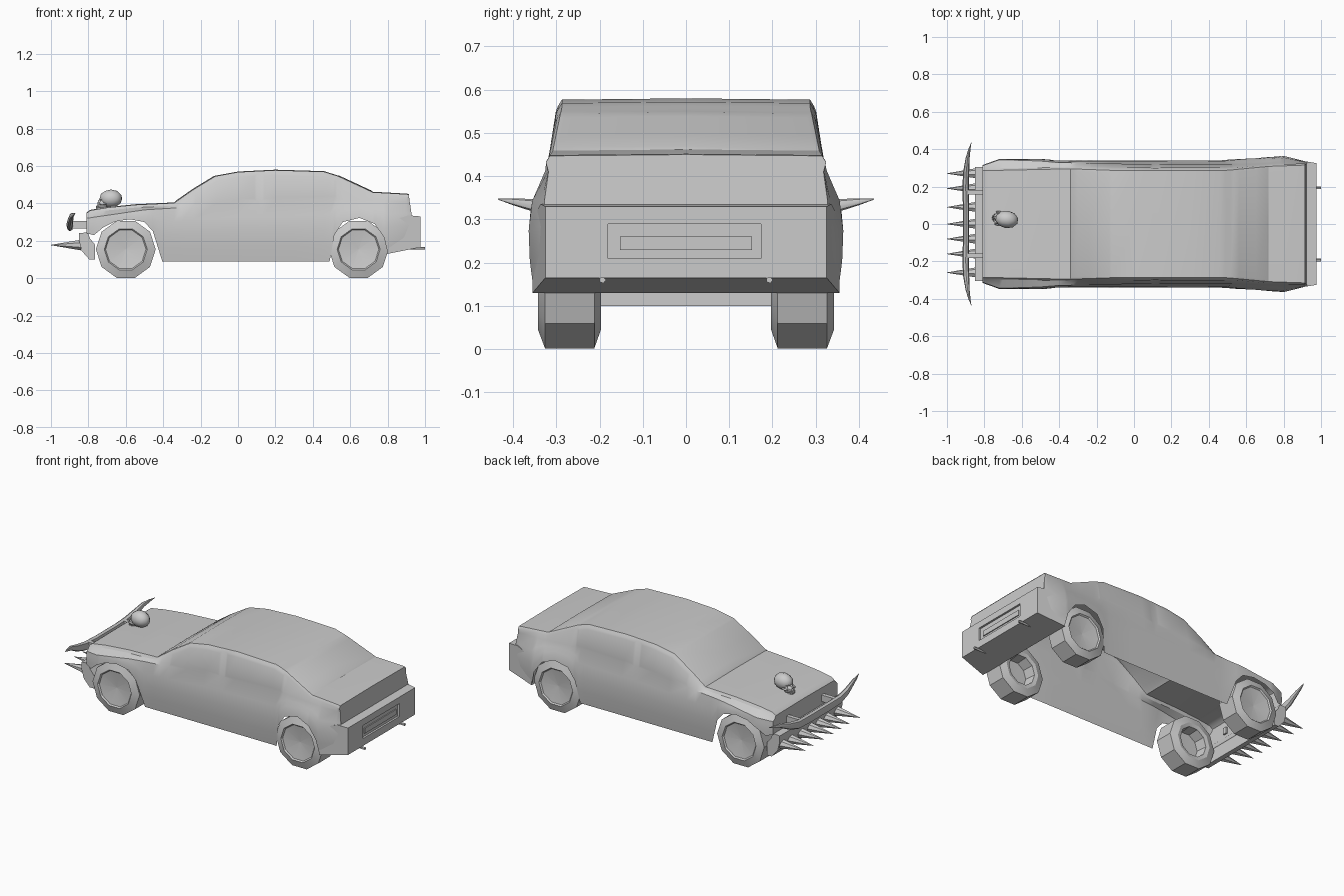
import bpy, bmesh, math
from mathutils import Vector, Matrix

if "Cube" in bpy.data.objects:
    bpy.data.objects.remove(bpy.data.objects["Cube"], do_unlink=True)

grey = bpy.data.materials.new("plain grey")
grey.use_nodes = True
grey.diffuse_color = (0.6, 0.6, 0.6, 1)
grey.node_tree.nodes["Principled BSDF"].inputs["Base Color"].default_value = (0.6, 0.6, 0.6, 1)


def finish(name, bm, smooth=30):
    bmesh.ops.recalc_face_normals(bm, faces=bm.faces[:])
    me = bpy.data.meshes.new(name)
    bm.to_mesh(me)
    bm.free()
    ob = bpy.data.objects.new(name, me)
    bpy.context.collection.objects.link(ob)
    me.materials.append(grey)
    if smooth:
        bpy.ops.object.select_all(action='DESELECT')
        ob.select_set(True)
        bpy.context.view_layer.objects.active = ob
        bpy.ops.object.shade_smooth_by_angle(angle=math.radians(smooth))
    return ob


def lerp(knots, x):
    if x <= knots[0][0]:
        return knots[0][1]
    for (a, u), (b, v) in zip(knots, knots[1:]):
        if x <= b:
            return u + (v - u) * (x - a) / (b - a)
    return knots[-1][1]


def box(name, loc, size):
    bm = bmesh.new()
    bmesh.ops.create_cube(bm, size=1, matrix=Matrix.LocRotScale(Vector(loc), None, Vector(size)))
    return finish(name, bm, 0)


def prism(name, profile, width):
    """Side profile in x and z, spread to the half width given by width(x)."""
    bm = bmesh.new()
    sides = [[bm.verts.new((x, s * width(x), z)) for x, z in profile] for s in (-1, 1)]
    for side in sides:
        bm.faces.new(side)
    n = len(profile)
    for i in range(n):
        j = (i + 1) % n
        bm.faces.new((sides[0][i], sides[0][j], sides[1][j], sides[1][i]))
    return finish(name, bm, 0)


def cut(ob, cutter):
    mod = ob.modifiers.new("cut", 'BOOLEAN')
    mod.operation = 'DIFFERENCE'
    mod.solver = 'EXACT'
    mod.object = cutter
    cutter.hide_render = True
    cutter.hide_set(True)
    cutter.display_type = 'WIRE'


def sweep(name, path, sides=8):
    """Tube through points (x, y, z, radius across, radius up), ringed in xz."""
    bm = bmesh.new()
    rings = []
    for x, y, z, ra, rb in path:
        rings.append([bm.verts.new((x + ra * math.cos(k * math.tau / sides), y,
                                    z + rb * math.sin(k * math.tau / sides))) for k in range(sides)])
    for a, b in zip(rings, rings[1:]):
        for k in range(sides):
            bm.faces.new((a[k], a[k - 1], b[k - 1], b[k]))
    bm.faces.new(rings[0])
    bm.faces.new(rings[-1])
    return finish(name, bm, 40)


# Body shell: cross-sections lofted along x, open underneath
TOP = [(-.81, .35), (-.79, .365), (-.7, .38), (-.55, .395), (-.34, .405), (-.24, .475), (-.12, .548),
       (0, .57), (.2, .58), (.46, .572), (.53, .55), (.72, .462), (.9, .452), (.915, .45)]
ROOF_HALF = [(-.81, .285), (-.34, .295), (-.12, .287), (.5, .287), (.72, .308), (.92, .315)]
BELT = [(-.81, .32), (-.5, .365), (-.34, .375), (0, .41), (.5, .425), (.72, .415), (.92, .41)]
BOTTOM = [(-.81, .24), (-.77, .23), (-.72, .272), (-.66, .302), (-.58, .315), (-.5, .3), (-.455, .25),
          (-.405, .09), (.49, .09), (.515, .23), (.56, .3), (.65, .322), (.73, .29), (.78, .22),
          (.8, .135), (.93, .16)]
SIDE = [(.09, .322), (.2, .337), (.28, .34), (.34, .335), (.42, .318)]
BULGE = [(-.81, -.025), (-.72, .008), (-.5, .01), (-.4, 0), (.45, 0), (.6, .012), (.8, .024), (.93, -.008)]
STATIONS = sorted({x for x, _ in TOP + BOTTOM} | {-.3, .1, .13, .3})


def half_section(x):
    top, belt, low = lerp(TOP, x), lerp(BELT, x), lerp(BOTTOM, x)
    w = lerp(ROOF_HALF, x)
    pts = [(0, top), (w, top - .003), (w + .009, top - .018)]
    for k in range(5):
        z = belt + (low - belt) * k / 4
        fade = min(1, max(0, (.44 - z) / .11))
        pts.append((lerp(SIDE, z) + lerp(BULGE, x) * fade, z))
    return pts


bm = bmesh.new()
rings = []
for x in STATIONS:
    half = half_section(x)
    ring = [(-y, z) for y, z in reversed(half[1:])] + half
    last = x == STATIONS[-1]
    rings.append([bm.verts.new((x - max(0, z - .33) * .15 if last else x, y, z)) for y, z in ring])
windows = {}
n = len(rings[0])
mid = n // 2
for i, (a, b) in enumerate(zip(rings, rings[1:])):
    x = (STATIONS[i] + STATIONS[i + 1]) / 2
    for j in range(n - 1):
        f = bm.faces.new((a[j], a[j + 1], b[j + 1], b[j]))
        if j in (mid - 1, mid) and (-.34 < x < -.12 or .53 < x < .72):
            windows.setdefault(("glass", x > 0), []).append(f)
        if j in (mid - 3, mid + 2) and (-.24 < x < .1 or .13 < x < .53):
            windows.setdefault((j, x > .11), []).append(f)
bm.faces.new(rings[0])
bm.faces.new(rings[-1])
bmesh.ops.recalc_face_normals(bm, faces=bm.faces[:])
for faces in windows.values():
    bmesh.ops.inset_region(bm, faces=faces, thickness=.012, depth=-.003, use_even_offset=True)
finish("body_shell", bm, 30)

# Rear bumper with a recessed panel and a plate inside it
bumper = prism("rear_bumper", [(.8, .13), (.975, .165), (.975, .33), (.91, .336), (.8, .3)],
               lambda x: .355 - (x - .8) * .17)
cut(bumper, box("panel_cutter", (.975, -.003, .25), (.024, .354, .08)))
box("number_plate", (.965, 0, .245), (.008, .306, .032))

# Exhaust tips
for s, side in ((1, "left"), (-1, "right")):
    bm = bmesh.new()
    bmesh.ops.create_cone(bm, cap_ends=True, segments=5, radius1=.008, radius2=.008, depth=.09,
                          matrix=Matrix.Translation((.955, s * .193, .16)) @ Matrix.Rotation(math.pi / 2, 4, 'Y'))
    finish(side + "_exhaust", bm, 0)

# Wheels: dished outside, hollow inside; (y, radius)
WHEEL = [(.318, .001), (.334, .108), (.342, .115), (.326, .16), (.212, .16), (.197, .115),
         (.202, .092), (.27, .085), (.272, .001)]
for x, place in ((-.6, "front"), (.645, "rear")):
    for s, side in ((1, "left"), (-1, "right")):
        bm = bmesh.new()
        loops = [[bm.verts.new((x + r * math.sin((k + .5) * math.tau / 10), s * y,
                                .154 - r * math.cos((k + .5) * math.tau / 10))) for k in range(10)]
                 for y, r in WHEEL]
        for a, b in zip(loops, loops[1:]):
            for k in range(10):
                bm.faces.new((a[k - 1], a[k], b[k], b[k - 1]))
        bm.faces.new(loops[0])
        bm.faces.new(loops[-1])
        finish(place + "_" + side + "_wheel", bm, 25)

# Front bumper and its row of spikes
prism("front_bumper", [(-.85, .24), (-.805, .245), (-.79, .21), (-.765, .18), (-.765, .1),
                       (-.795, .1), (-.835, .145), (-.85, .2)], lambda x: .305)
for i, y in enumerate((-.26, -.16, -.08, 0, .09, .19, .27)):
    bm = bmesh.new()
    bmesh.ops.create_cone(bm, cap_ends=True, segments=7, radius1=.029, radius2=.001, depth=.16,
                          matrix=Matrix.Translation((-.92, y, .177)) @ Matrix.Rotation(-math.pi / 2, 4, 'Y'))
    finish("spike_%d" % (i + 1), bm, 30)

# Horn bar curving up to a point at both ends, held by two mounts
arm = [(-.898, .1, .28, .017, .03), (-.9, .2, .285, .018, .028), (-.897, .28, .305, .016, .023),
       (-.89, .35, .332, .011, .015), (-.88, .4, .341, .006, .008), (-.87, .435, .347, .001, .001)]
sweep("horn_bar", [(x, -y, z, a, b) for x, y, z, a, b in reversed(arm)] + arm)
for s, side in ((1, "left"), (-1, "right")):
    box(side + "_horn_mount", (-.845, s * .17, .285), (.09, .025, .04))

# Skull ornament on the hood: cranium with eye and nose sockets, cheeks, teeth and jaw
centre = Matrix.Translation((-.685, .025, .425)) @ Matrix.Rotation(math.radians(-8), 4, 'Z')


def blob(name, loc, size):
    bm = bmesh.new()
    bmesh.ops.create_icosphere(bm, subdivisions=2, radius=1,
                               matrix=centre @ Matrix.LocRotScale(Vector(loc), None, Vector(size)))
    return finish(name, bm, 45)


cranium = blob("skull_cranium", (.005, 0, 0), (.062, .047, .049))
face = blob("skull_face", (-.038, 0, -.028), (.03, .034, .032))
for s, side in ((1, "left"), (-1, "right")):
    socket = blob(side + "_socket_cutter", (-.062, s * .018, -.012), (.022, .012, .012))
    cut(cranium, socket)
    cut(face, socket)
    blob(side + "_cheekbone", (-.035, s * .033, -.028), (.024, .006, .006))
cut(face, blob("nose_cutter", (-.07, 0, -.03), (.012, .007, .009)))
blob("skull_jaw", (-.045, 0, -.055), (.028, .027, .013))
for k in range(-2, 3):
    blob("tooth_%d" % (k + 3), (-.07 + .002 * k * k, k * .008, -.046), (.005, .004, .009))
